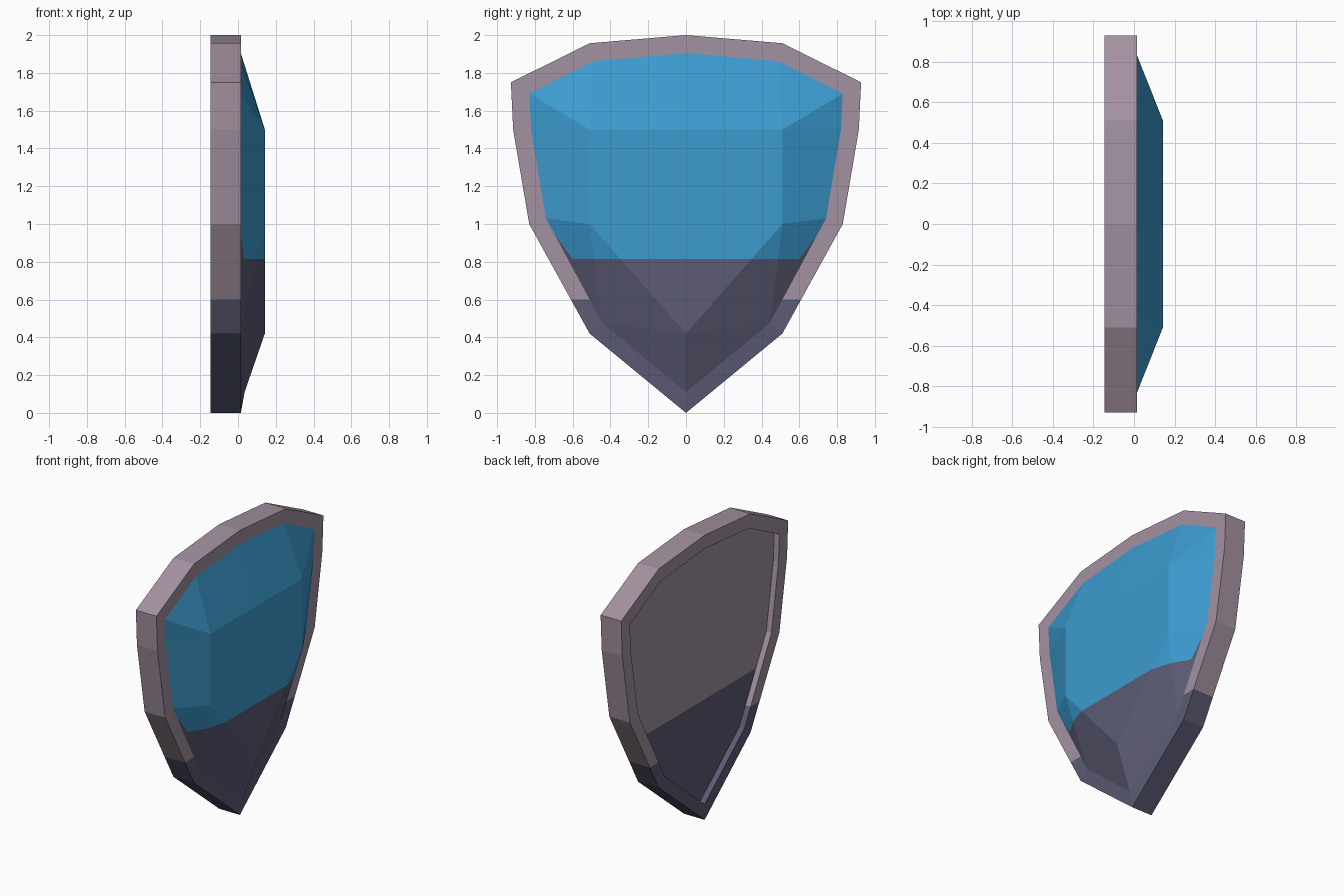
import bpy, bmesh
from mathutils import Vector

if "Cube" in bpy.data.objects:
    bpy.data.objects.remove(bpy.data.objects["Cube"])


def material(name, rgb):
    m = bpy.data.materials.new(name)
    m.diffuse_color = (*rgb, 1)
    m.use_nodes = True
    m.node_tree.nodes["Principled BSDF"].inputs["Base Color"].default_value = m.diffuse_color
    return m


MAUVE = material("mauve_frame", (0.37, 0.285, 0.355))
BLUE = material("blue_face", (0.045, 0.33, 0.63))
DARK = material("dark_slate", (0.107, 0.105, 0.178))

# Right half (y >= 0) outlines as (y, z), from top centre to bottom tip
OUTER = [(0, 2), (0.51, 1.957), (0.927, 1.75), (0.915, 1.5), (0.83, 1.0), (0.51, 0.42), (0, 0)]
INNER = [(0, 1.905), (0.49, 1.862), (0.83, 1.69), (0.82, 1.5), (0.742, 1.03), (0.443, 0.475), (0, 0.11)]
X_FRONT, X_BACK, X_RECESS, X_DOME = 0.015, -0.145, -0.105, 0.142


def ring(bm, outline, x, tip_x=None):
    vs = [bm.verts.new((x, y, z)) for y, z in outline]
    if tip_x is not None:
        vs[-1].co.x = tip_x
    return vs


def finish(name, bm, cuts, upper, is_upper):
    """Cut colour borders, colour by position, mirror across y."""
    for co, no in cuts:
        bmesh.ops.bisect_plane(bm, geom=bm.verts[:] + bm.edges[:] + bm.faces[:],
                               plane_co=co, plane_no=no, dist=1e-5)
    for f in bm.faces:
        c = f.calc_center_median()
        f.material_index = 0 if is_upper(c.y, c.z) else 1
    me = bpy.data.meshes.new(name)
    bm.to_mesh(me)
    bm.free()
    me.materials.append(upper)
    me.materials.append(DARK)
    ob = bpy.data.objects.new(name, me)
    bpy.context.collection.objects.link(ob)
    mod = ob.modifiers.new("mirror", 'MIRROR')
    mod.use_axis = (False, True, False)
    mod.merge_threshold = 0.0005


# Rim: front face, outer wall, back face and wall of the back recess
bm = bmesh.new()
rings = [ring(bm, INNER, X_FRONT, 0.035), ring(bm, OUTER, X_FRONT), ring(bm, OUTER, X_BACK),
         ring(bm, INNER, X_BACK), ring(bm, INNER, X_RECESS)]
for a, b in zip(rings, rings[1:]):
    for i in range(len(OUTER) - 1):
        bm.faces.new((a[i], a[i + 1], b[i + 1], b[i]))
finish("shield_rim", bm, [((0, 0, 0.6), (0, 0, 1))], MAUVE, lambda y, z: z > 0.6)

# Recessed back panel
bm = bmesh.new()
bm.faces.new(ring(bm, INNER, X_RECESS))
finish("back_panel", bm, [((0, 0, 0.815), (0, 0, 1))], MAUVE, lambda y, z: z > 0.815)

# Faceted front dome: sloped facets up to a flat plateau
bm = bmesh.new()
s = ring(bm, INNER, X_FRONT, 0.035)
p = ring(bm, [(0, 1.5), (0.51, 1.5), (0.51, 1.0), (0, 0.42)], X_DOME)
for vs in [(s[0], s[1], p[1], p[0]), (s[1], s[2], p[1]), (s[2], s[3], p[1]),
           (s[3], s[4], p[2], p[1]), (s[4], s[5], p[2]), (s[5], p[3], p[2]),
           (s[5], s[6], p[3]), tuple(p)]:
    f = bm.faces.new(vs)
    f.normal_update()
    if f.normal.x < 0:
        f.normal_flip()
slope = 1.35
finish("front_dome", bm,
       [((0, 0, 0.815), (0, 0, 1)), ((0, 0.6, 0.815), Vector((0, -slope, 1)).normalized())],
       BLUE, lambda y, z: z > 0.815 and z > 0.815 + slope * (y - 0.6))
